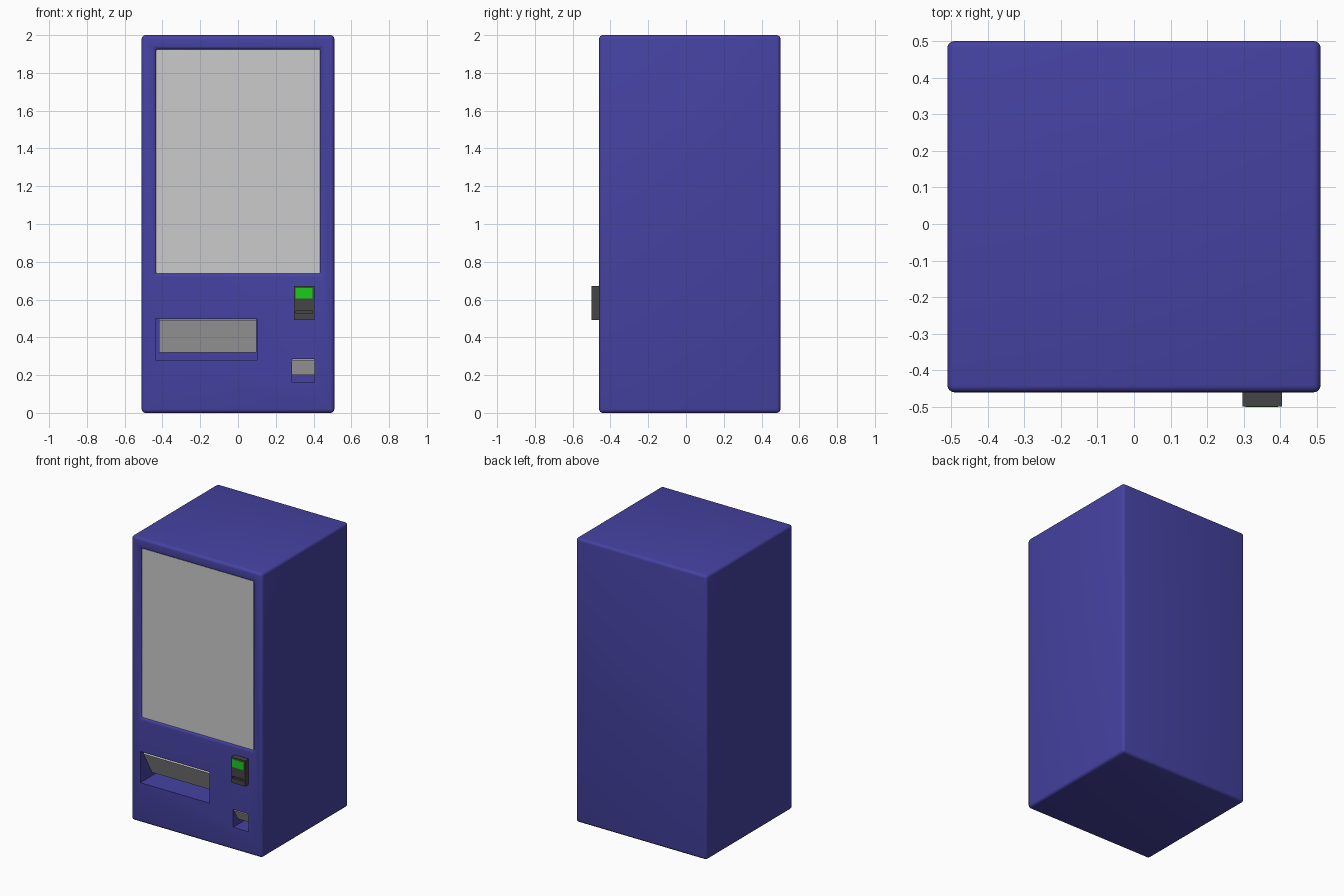
import bpy, bmesh, math

if "Cube" in bpy.data.objects:
    bpy.data.objects.remove(bpy.data.objects["Cube"])


def material(name, rgb):
    m = bpy.data.materials.new(name)
    m.diffuse_color = (*rgb, 1)
    m.use_nodes = True
    m.node_tree.nodes["Principled BSDF"].inputs["Base Color"].default_value = m.diffuse_color
    return m


BLUE = material("blue_paint", (0.06, 0.055, 0.36))
DARK = material("dark_plastic", (0.06, 0.06, 0.06))
GREEN = material("green_screen", (0.01, 0.6, 0.01))


def prism(name, profile, x0, x1, mat=None):
    """Extrude a (y, z) profile along x."""
    bm = bmesh.new()
    face = bm.faces.new([bm.verts.new((x0, y, z)) for y, z in profile])
    out = bmesh.ops.extrude_face_region(bm, geom=[face])
    verts = [g for g in out["geom"] if isinstance(g, bmesh.types.BMVert)]
    bmesh.ops.translate(bm, verts=verts, vec=(x1 - x0, 0, 0))
    bmesh.ops.recalc_face_normals(bm, faces=bm.faces)
    mesh = bpy.data.meshes.new(name)
    bm.to_mesh(mesh)
    bm.free()
    if mat:
        mesh.materials.append(mat)
    ob = bpy.data.objects.new(name, mesh)
    bpy.context.collection.objects.link(ob)
    return ob


def box(name, x, y, z, mat=None):
    return prism(name, [(y[0], z[0]), (y[1], z[0]), (y[1], z[1]), (y[0], z[1])], *x, mat)


def cut(target, x, y, z):
    cutter = box("cutter", x, y, z, BLUE)
    cutter.hide_render = True
    mod = target.modifiers.new("cut", "BOOLEAN")
    mod.operation, mod.solver, mod.object = "DIFFERENCE", "EXACT", cutter
    apply(target, mod)
    bpy.data.objects.remove(cutter)


def apply(ob, mod):
    bpy.context.view_layer.objects.active = ob
    bpy.ops.object.modifier_apply(modifier=mod.name)


# Cabinet: window opening, rounded edges, then sharp-edged slots
FRONT = -0.46
cabinet = box("cabinet", (-0.51, 0.51), (FRONT, 0.50), (0, 2), BLUE)
cut(cabinet, (-0.433, 0.435), (-0.6, FRONT + 0.06), (0.737, 1.925))
bevel = cabinet.modifiers.new("bevel", "BEVEL")
bevel.width, bevel.segments = 0.02, 4
bevel.limit_method, bevel.angle_limit = "ANGLE", math.radians(40)
apply(cabinet, bevel)
cut(cabinet, (-0.438, 0.10), (-0.6, FRONT + 0.22), (0.28, 0.50))
cut(cabinet, (0.285, 0.405), (-0.6, FRONT + 0.12), (0.16, 0.285))

# Smooth the rounded edges only
bpy.ops.object.select_all(action="DESELECT")
cabinet.select_set(True)
bpy.context.view_layer.objects.active = cabinet
bpy.ops.object.shade_smooth_by_angle(angle=math.radians(30))

# Display window
box("window_pane", (-0.433, 0.435), (FRONT + 0.013, FRONT + 0.06), (0.737, 1.925))

# Flaps hang from the top of each slot and lean inwards
prism("delivery_flap", [(-0.457, 0.488), (-0.36, 0.32), (-0.345, 0.328), (-0.442, 0.498)], -0.417, 0.099)
prism("coin_return_flap", [(-0.455, 0.278), (-0.41, 0.20), (-0.401, 0.205), (-0.446, 0.284)], 0.286, 0.404)

# Payment unit with screen and card slot
payment = box("payment_unit", (0.296, 0.405), (-0.499, FRONT + 0.01), (0.493, 0.673), DARK)
cut(payment, (0.306, 0.394), (-0.6, -0.485), (0.525, 0.54))
payment.data.materials.clear()
payment.data.materials.append(DARK)
box("payment_screen", (0.305, 0.394), (-0.50, -0.49), (0.605, 0.66), GREEN)
